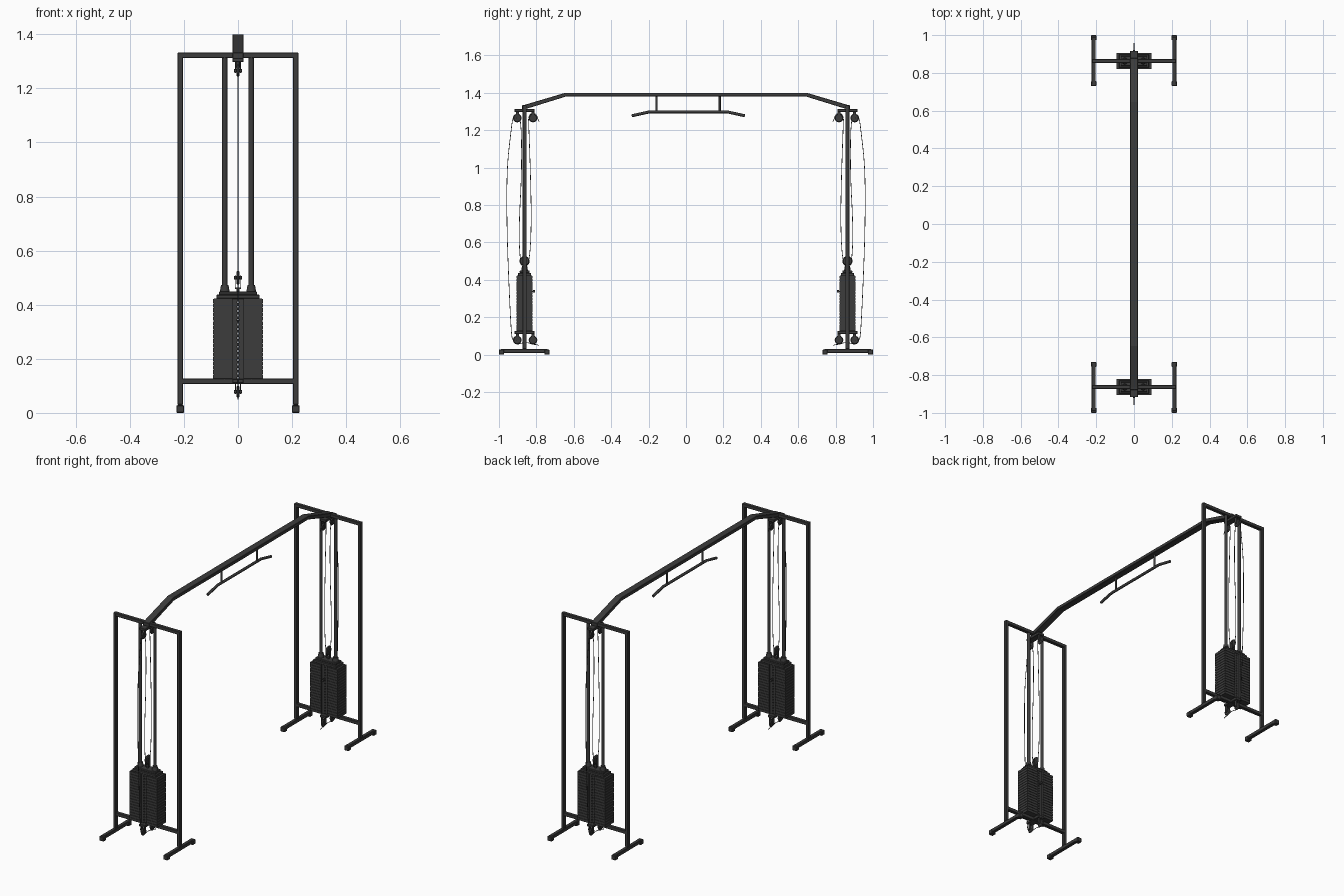
import bpy, bmesh, math
from mathutils import Matrix, Vector

if "Cube" in bpy.data.objects:
    bpy.data.objects.remove(bpy.data.objects["Cube"])

dark = bpy.data.materials.new("dark_metal")
dark.diffuse_color = (0.045, 0.045, 0.045, 1)
dark.use_nodes = True
dark.node_tree.nodes["Principled BSDF"].inputs["Base Color"].default_value = dark.diffuse_color
TY = 0.863  # distance of each tower from the centre


def finish(name, bm, mirror="", bevel=0.0):
    bmesh.ops.recalc_face_normals(bm, faces=bm.faces)
    me = bpy.data.meshes.new(name)
    bm.to_mesh(me)
    bm.free()
    ob = bpy.data.objects.new(name, me)
    bpy.context.collection.objects.link(ob)
    me.materials.append(dark)
    if bevel:
        b = ob.modifiers.new("bevel", "BEVEL")
        b.width, b.segments = bevel, 1
    if mirror:
        m = ob.modifiers.new("mirror", "MIRROR")
        m.use_axis = ("x" in mirror, "y" in mirror, False)
    return ob


def add_box(bm, x0, x1, y0, y1, z0, z1):
    m = Matrix.Translation(((x0 + x1) / 2, (y0 + y1) / 2, (z0 + z1) / 2))
    m = m @ Matrix.Diagonal((x1 - x0, y1 - y0, z1 - z0, 1))
    bmesh.ops.create_cube(bm, size=1, matrix=m)


def boxes(name, dims, mirror="y", bevel=0.0):
    bm = bmesh.new()
    for d in dims:
        add_box(bm, *d)
    return finish(name, bm, mirror, bevel)


def add_cyl(bm, c, r1, r2, depth, axis="z", seg=20):
    rot = {"z": Matrix(), "x": Matrix.Rotation(math.pi / 2, 4, "Y"),
           "y": Matrix.Rotation(-math.pi / 2, 4, "X")}[axis]
    bmesh.ops.create_cone(bm, cap_ends=True, segments=seg, radius1=r1, radius2=r2,
                          depth=depth, matrix=Matrix.Translation(c) @ rot)


def smooth(ob):
    bpy.ops.object.select_all(action="DESELECT")
    ob.select_set(True)
    bpy.context.view_layer.objects.active = ob
    bpy.ops.object.shade_smooth_by_angle()


def tube(name, pts, r, kind="POLY"):
    cu = bpy.data.curves.new(name, "CURVE")
    cu.dimensions = "3D"
    cu.bevel_depth, cu.bevel_resolution = r, 2
    cu.use_fill_caps = True
    sp = cu.splines.new(kind)
    sp.points.add(len(pts) - 1)
    for p, (y, z) in zip(sp.points, pts):
        p.co = (0, y, z, 1)
    if kind == "NURBS":
        sp.order_u, sp.use_endpoint_u, sp.resolution_u = 3, True, 5
    cu.materials.append(dark)
    ob = bpy.data.objects.new(name, cu)
    bpy.context.collection.objects.link(ob)


# tower frame: posts, cross beams and feet
boxes("tower_posts", [(0.204, 0.223, TY - 0.011, TY + 0.011, 0.03, 1.333)], "xy", 0.002)
boxes("cross_beams", [(-0.222, 0.222, TY - 0.0105, TY + 0.0105, z, z + 0.02)
                      for z in (0.107, 1.313)], "y", 0.002)
boxes("foot_bars", [(0.203, 0.224, 0.74, 0.99, 0.009, 0.03)], "xy", 0.002)
boxes("foot_caps", [(0.199, 0.228, y, y + 0.027, 0, 0.028) for y in (0.73, 0.973)], "xy", 0.003)

# overhead arch: flat band swept across x
top = [(-0.878, 1.333), (-0.865, 1.335), (-0.645, 1.4), (0.645, 1.4), (0.865, 1.335), (0.878, 1.333)]
low = [(0.878, 1.31), (0.868, 1.31), (0.642, 1.38), (-0.642, 1.38), (-0.868, 1.31), (-0.878, 1.31)]
bm = bmesh.new()
f = bm.faces.new([bm.verts.new((-0.021, y, z)) for y, z in top + low])
ext = bmesh.ops.extrude_face_region(bm, geom=[f])["geom"]
bmesh.ops.translate(bm, vec=(0.042, 0, 0), verts=[v for v in ext if isinstance(v, bmesh.types.BMVert)])
finish("overhead_arch", bm, "", 0.002)

# pull-up bar and its hangers
tube("pull_up_bar", [(-0.29, 1.277), (-0.195, 1.298), (0.22, 1.298), (0.315, 1.277)], 0.008)
for y in (-0.158, 0.18):
    tube("pull_up_hanger", [(y, 1.385), (y, 1.298)], 0.006)

# guide rods with tapered collars
bm = bmesh.new()
add_cyl(bm, (0.049, TY, 0.72), 0.0095, 0.0095, 1.2)
add_cyl(bm, (0.049, TY, 0.46), 0.018, 0.014, 0.026)
smooth(finish("guide_rods", bm, "xy"))

# weight stack: plates with a recessed middle and a pin hole
N, Z0, Z1 = 18, 0.126, 0.422
h = (Z1 - Z0) / N
bm = bmesh.new()
for i in range(N):
    z = Z0 + i * h
    t = z + h
    add_box(bm, 0.02, 0.092, TY - 0.043, TY + 0.043, z + 0.001, t - 0.001)
    add_box(bm, 0.02, 0.089, TY - 0.040, TY + 0.040, t - 0.001, t + 0.001)
    add_box(bm, 0.004, 0.02, TY - 0.032, TY + 0.032, z, t)
    add_box(bm, 0, 0.004, TY - 0.032, TY + 0.032, z + 0.007, t)
finish("weight_plates", bm, "xy")
boxes("stack_head", [(-0.079, 0.079, TY - 0.035, TY + 0.035, Z1, 0.437),
                     (-0.07, 0.07, TY - 0.027, TY + 0.027, 0.437, 0.449)], "y", 0.002)

# selector pin on the inner side
bm = bmesh.new()
add_cyl(bm, (0, TY - 0.038, 0.338), 0.003, 0.003, 0.02, "y", 10)
add_cyl(bm, (0, TY - 0.05, 0.338), 0.007, 0.007, 0.012, "y", 12)
smooth(finish("selector_pin", bm, "y"))


def pulley(name, y, z, r):
    bm = bmesh.new()
    for s in (-1, 1):
        a, b = (r * 0.82, r) if s > 0 else (r, r * 0.82)
        add_cyl(bm, (s * 0.0025, y, z), b, a, 0.005, "x", 24)
    add_cyl(bm, (0, y, z), 0.006, 0.006, 0.028, "x", 12)
    smooth(finish(name, bm, "y"))


# travelling pulley and clevis on the stack
pulley("stack_pulley", TY, 0.5, 0.027)
boxes("stack_clevis", [(0.009, 0.012, TY - 0.008, TY + 0.008, 0.462, 0.51),
                       (0, 0.012, TY - 0.008, TY + 0.008, 0.458, 0.463),
                       (0, 0.005, TY - 0.005, TY + 0.005, 0.445, 0.46)], "xy")

# bracket plates with a pulley at each end, top and bottom
for label, zb, zp in (("top", 1.297, 1.265), ("bottom", 0.11, 0.078)):
    boxes(label + "_bracket", [(-0.02, 0.02, 0.81, 0.917, zb, zb + 0.016)], "y", 0.002)
    for y in (0.818, 0.902):
        pulley(label + "_pulley", y, zp, 0.023)
        boxes(label + "_pulley_clevis", [(0.008, 0.012, y - 0.008, y + 0.008, zp - 0.008, zb + 0.001)], "xy")

# cables: outer slack run, two inner runs and the free ends
runs = {
    "outer_cable": [(0.895, 1.289), (0.925, 1.28), (0.935, 1.2), (0.958, 1.0), (0.958, 0.7),
                    (0.95, 0.45), (0.935, 0.12), (0.926, 0.07), (0.9, 0.055)],
    "inner_cable": [(0.886, 1.25), (0.879, 1.2), (0.879, 0.95), (0.893, 0.7), (0.889, 0.5),
                    (0.863, 0.46), (0.836, 0.5), (0.826, 0.7), (0.832, 1.0), (0.842, 1.26)],
    "top_free_end": [(0.842, 1.265), (0.835, 1.291), (0.8, 1.288), (0.793, 1.262), (0.785, 1.245)],
    "bottom_free_end": [(0.9, 0.055), (0.86, 0.07), (0.82, 0.054), (0.8, 0.055), (0.787, 0.05)],
}
for s in (-1, 1):
    for name, pts in runs.items():
        tube(name, [(s * y, z) for y, z in pts], 0.0017, "NURBS")
